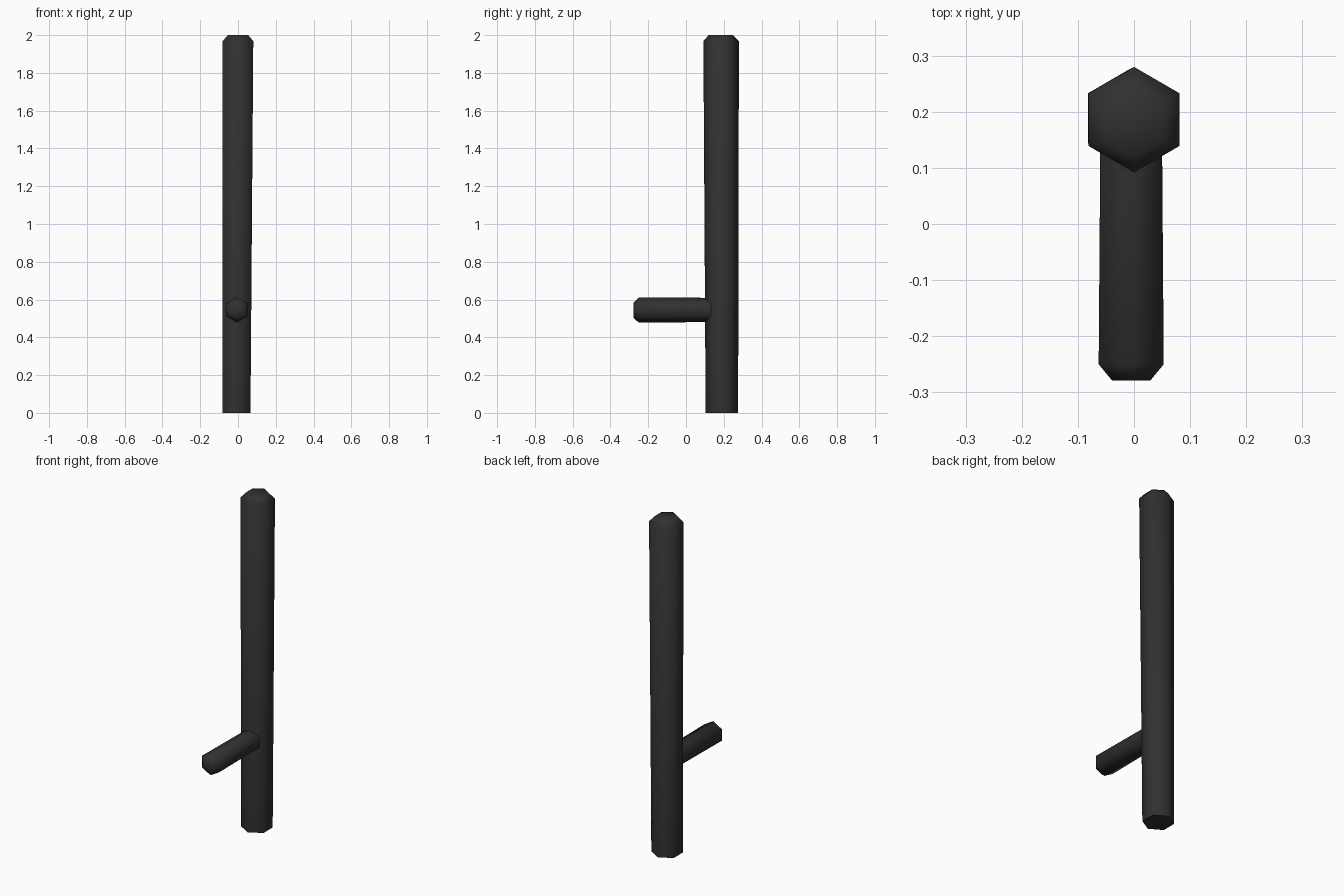
import bpy, bmesh, math
from mathutils import Vector

if "Cube" in bpy.data.objects:
    bpy.data.objects.remove(bpy.data.objects["Cube"])

dark = bpy.data.materials.new("black_rubber")
dark.diffuse_color = (0.03, 0.03, 0.03, 1)
dark.use_nodes = True
dark.node_tree.nodes["Principled BSDF"].inputs["Base Color"].default_value = dark.diffuse_color


def hex_rod(name, rings, place):
    """Loft hexagons (t, centre_a, centre_b, half_flat, half_point) along t."""
    bm = bmesh.new()
    loops = []
    for t, ca, cb, ha, hb in rings:
        loop = []
        for i in range(6):
            ang = math.pi / 6 + i * math.pi / 3
            a = ca + ha * math.cos(ang) / math.cos(math.pi / 6)
            b = cb + hb * math.sin(ang)
            loop.append(bm.verts.new(place(a, b, t)))
        loops.append(loop)
    for lo, hi in zip(loops, loops[1:]):
        for i in range(6):
            j = (i + 1) % 6
            bm.faces.new((lo[i], lo[j], hi[j], hi[i]))
    bm.faces.new(loops[0])
    bm.faces.new(loops[-1])
    bmesh.ops.recalc_face_normals(bm, faces=bm.faces[:])
    mesh = bpy.data.meshes.new(name)
    bm.to_mesh(mesh)
    bm.free()
    mesh.materials.append(dark)
    obj = bpy.data.objects.new(name, mesh)
    bpy.context.collection.objects.link(obj)
    bpy.ops.object.select_all(action='DESELECT')
    obj.select_set(True)
    bpy.context.view_layer.objects.active = obj
    bpy.ops.object.shade_smooth_by_angle(angle=math.radians(65))
    return obj


# Long shaft, slightly wider at the top, with a chamfered tip
hex_rod("shaft", [
    (0.0, -0.008, 0.190, 0.074, 0.086),
    (1.968, 0.0, 0.186, 0.081, 0.094),
    (2.0, 0.0, 0.184, 0.054, 0.064),
], lambda a, b, t: Vector((a, b, t)))

# Side handle, running forward from inside the shaft
hex_rod("side_handle", [
    (0.15, -0.005, 0.545, 0.055, 0.064),
    (-0.25, -0.005, 0.545, 0.058, 0.067),
    (-0.279, -0.005, 0.543, 0.034, 0.039),
], lambda a, b, t: Vector((a, t, b)))
